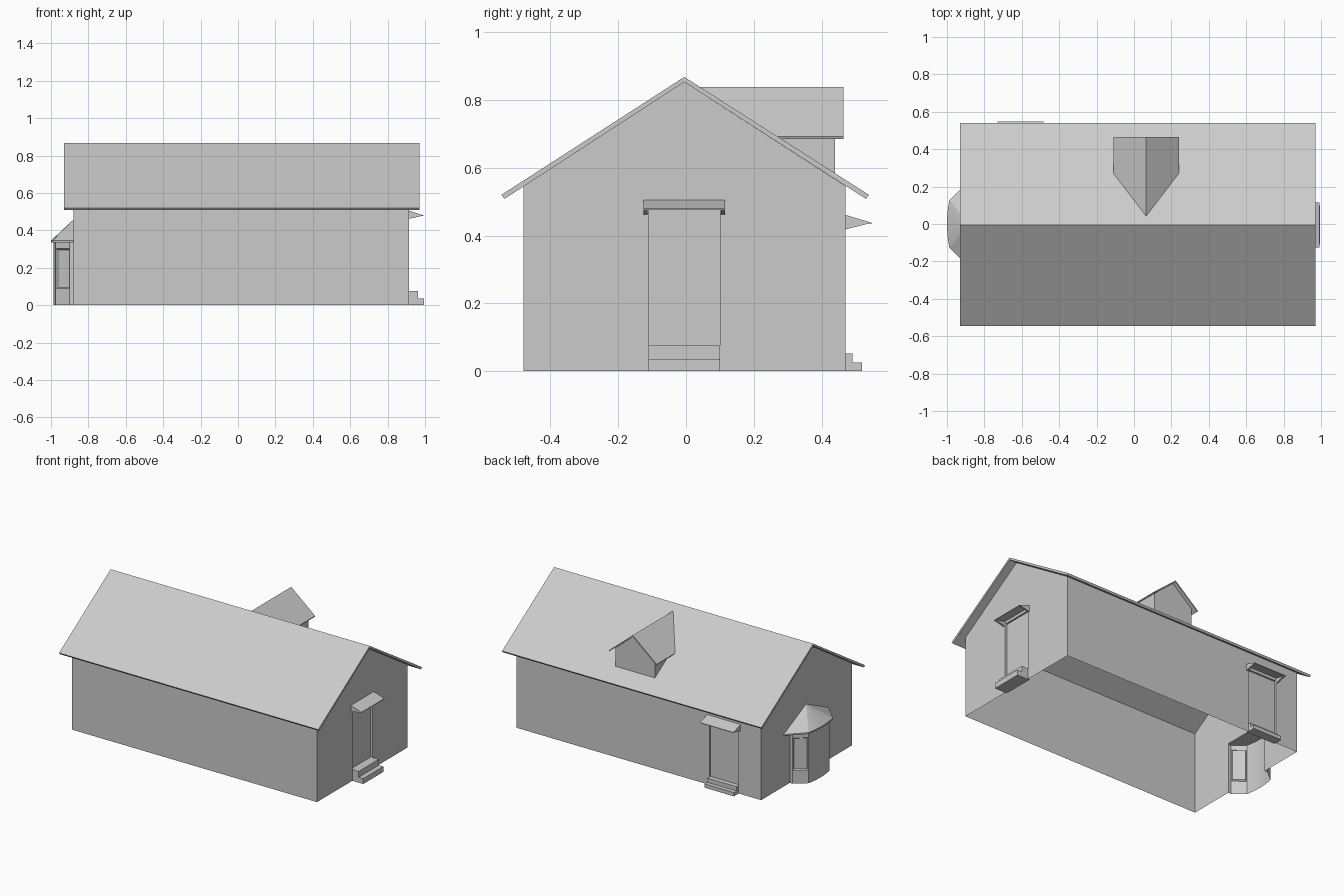
import bpy, bmesh
from mathutils import Vector

cube = bpy.data.objects.get("Cube")
if cube:
    bpy.data.objects.remove(cube, do_unlink=True)

GREY = (0.6, 0.6, 0.6, 1)
mat = bpy.data.materials.new("plain grey")
mat.use_nodes = True
mat.diffuse_color = GREY
mat.node_tree.nodes["Principled BSDF"].inputs["Base Color"].default_value = GREY

X0, X1, Y0, Y1 = -0.88, 0.915, -0.48, 0.47     # wall planes
RIDGE_Y, RIDGE_Z, PITCH = -0.005, 0.868, 0.645


def finish(name, bm, fix=True):
    if fix:
        bmesh.ops.recalc_face_normals(bm, faces=bm.faces[:])
    me = bpy.data.meshes.new(name)
    bm.to_mesh(me)
    bm.free()
    me.materials.append(mat)
    ob = bpy.data.objects.new(name, me)
    bpy.context.collection.objects.link(ob)
    return ob


def face(bm, pts):
    return bm.faces.new([bm.verts.new(p) for p in pts])


def loft(name, ring_a, ring_b):
    """Closed solid between two matching outlines."""
    bm = bmesh.new()
    a = [bm.verts.new(p) for p in ring_a]
    b = [bm.verts.new(p) for p in ring_b]
    bm.faces.new(a)
    bm.faces.new(b[::-1])
    for i in range(len(a)):
        j = (i + 1) % len(a)
        bm.faces.new((a[i], b[i], b[j], a[j]))
    return finish(name, bm)


def under_roof(y):
    return RIDGE_Z - 0.015 - PITCH * abs(y - RIDGE_Y)


def roof_y(z):
    return RIDGE_Y + (RIDGE_Z - z) / PITCH


# Walls: open shell with notches for the doors and the bay
def gable(x, a, b, top):
    return [(x, Y0, 0), (x, a, 0), (x, a, top), (x, b, top), (x, b, 0), (x, Y1, 0),
            (x, Y1, under_roof(Y1)), (x, RIDGE_Y, under_roof(RIDGE_Y)), (x, Y0, under_roof(Y0))]


SIDE_DOOR = (-0.11, 0.10, 0.475)
BACK_DOOR = (-0.715, -0.50, 0.43)
BAY_HALF, BAY_TOP = 0.17, 0.34
bm = bmesh.new()
face(bm, gable(X1, *SIDE_DOOR))
face(bm, gable(X0, -BAY_HALF, BAY_HALF, BAY_TOP)[::-1])
face(bm, [(X0, Y0, 0), (X1, Y0, 0), (X1, Y0, under_roof(Y0)), (X0, Y0, under_roof(Y0))])
a, b, t = BACK_DOOR
face(bm, [(X1, Y1, 0), (b, Y1, 0), (b, Y1, t), (a, Y1, t), (a, Y1, 0), (X0, Y1, 0),
          (X0, Y1, under_roof(Y1)), (X1, Y1, under_roof(Y1))])
bmesh.ops.remove_doubles(bm, verts=bm.verts[:], dist=0.0005)
finish("walls", bm, fix=False)

# Main roof: thin folded slab with square-cut eaves
roof = [(-0.545, 0.52), (RIDGE_Y, RIDGE_Z), (0.54, 0.52),
        (0.531, 0.508), (RIDGE_Y, RIDGE_Z - 0.015), (-0.536, 0.508)]
loft("main_roof", [(-0.93, y, z) for y, z in roof], [(0.97, y, z) for y, z in roof])


# Doors: u runs along the wall, d is the distance out from it
def doorway(name, place, a, b, top, steps, canopy_z, overhang, drop):
    depth = -0.012
    bm = bmesh.new()
    outer = [bm.verts.new(place(u, 0, z)) for u, z in ((a, 0), (a, top), (b, top), (b, 0))]
    inner = [bm.verts.new(place(u, depth, z)) for u, z in ((a, 0), (a, top), (b, top), (b, 0))]
    for i in range(3):
        bm.faces.new((outer[i], outer[i + 1], inner[i + 1], inner[i]))
    bm.faces.new(inner)
    ob = finish(name + "_door", bm, fix=False)
    out = Vector(place(0, 1, 0)) - Vector(place(0, 0, 0))
    if ob.data.polygons[3].normal.dot(out) < 0:
        ob.data.flip_normals()

    (d1, z1), (d2, z2) = steps
    prof = [(depth, 0), (d2, 0), (d2, z2), (d1, z2), (d1, z1), (depth, z1)]
    loft(name + "_steps", *[[place(u, d, z) for d, z in prof] for u in (a, b)])

    c, e, tip = a - 0.015, b + 0.015, canopy_z - drop
    slab = [(0, canopy_z), (overhang, tip + 0.002), (overhang, tip - 0.002), (0, canopy_z - 0.012)]
    loft(name + "_canopy", *[[place(u, d, z) for d, z in slab] for u in (c, e)])
    tri = [(0, canopy_z - 0.01), (overhang - 0.004, tip), (0, canopy_z - 0.043)]
    for side, u in (("first", c), ("second", e - 0.012)):
        loft(f"{name}_{side}_bracket", *[[place(v, d, z) for d, z in tri] for v in (u, u + 0.012)])


doorway("side", lambda u, d, z: (X1 + d, u, z), *SIDE_DOOR,
        steps=((0.047, 0.075), (0.08, 0.036)), canopy_z=0.505, overhang=0.077, drop=0.027)
doorway("back", lambda u, d, z: (u, Y1 + d, z), *BACK_DOOR,
        steps=((0.021, 0.052), (0.05, 0.025)), canopy_z=0.461, overhang=0.077, drop=0.025)


# Bay: stub sides, angled window panels and a gently curved front
def bay_path(wall_half, stub, corner_x, corner_y, bulge):
    left = [(X0, wall_half)] + ([(stub, wall_half)] if stub else [])
    front = []
    for i in range(9):
        s = 1 - i / 4
        front.append((corner_x - bulge * (1 - s * s), corner_y * s))
    return left + front + [(x, -y) for x, y in reversed(left)]


path = bay_path(BAY_HALF, -0.90, -0.975, 0.11, 0.012)
levels = (0, 0.085, 0.305, BAY_TOP)
bm = bmesh.new()
grid = [[bm.verts.new((x, y, z)) for x, y in path] for z in levels]
panels = []
for r in range(3):
    for i in range(len(path) - 1):
        f = bm.faces.new((grid[r][i + 1], grid[r][i], grid[r + 1][i], grid[r + 1][i + 1]))
        if r == 1 and i in (1, len(path) - 3):
            panels.append(f)
bmesh.ops.reverse_faces(bm, faces=bm.faces[:])
bm.normal_update()
bmesh.ops.inset_individual(bm, faces=panels, thickness=0.004)
bmesh.ops.inset_individual(bm, faces=panels, thickness=0.009, depth=-0.008)
finish("bay_walls", bm, fix=False)

# Bay roof: fan of facets up to a point on the wall
eave = bay_path(0.235, None, -0.987, 0.127, 0.013)
bm = bmesh.new()
apex = bm.verts.new((X0, 0, 0.457))
hi = [bm.verts.new((x, y, 0.345)) for x, y in eave]
lo = [bm.verts.new((x, y, 0.336)) for x, y in eave]
for i in range(len(eave) - 1):
    bm.faces.new((apex, hi[i], hi[i + 1]))
    bm.faces.new((hi[i], lo[i], lo[i + 1], hi[i + 1]))
bm.faces.new(lo)
finish("bay_roof", bm)


# Dormer: profiles run back until they meet the main roof slope
def dormer(name, prof, front):
    loft(name, [(x, front, z) for x, z in prof], [(x, roof_y(z), z) for x, z in prof])


CX = 0.065
dormer("dormer_walls", [(CX - 0.145, 0.583), (CX - 0.145, 0.706), (CX, 0.828),
                        (CX + 0.145, 0.706), (CX + 0.145, 0.583)], 0.44)
dormer("dormer_roof", [(CX - 0.175, 0.692), (CX, 0.838), (CX + 0.175, 0.692),
                       (CX + 0.172, 0.685), (CX, 0.828), (CX - 0.172, 0.685)], 0.465)
